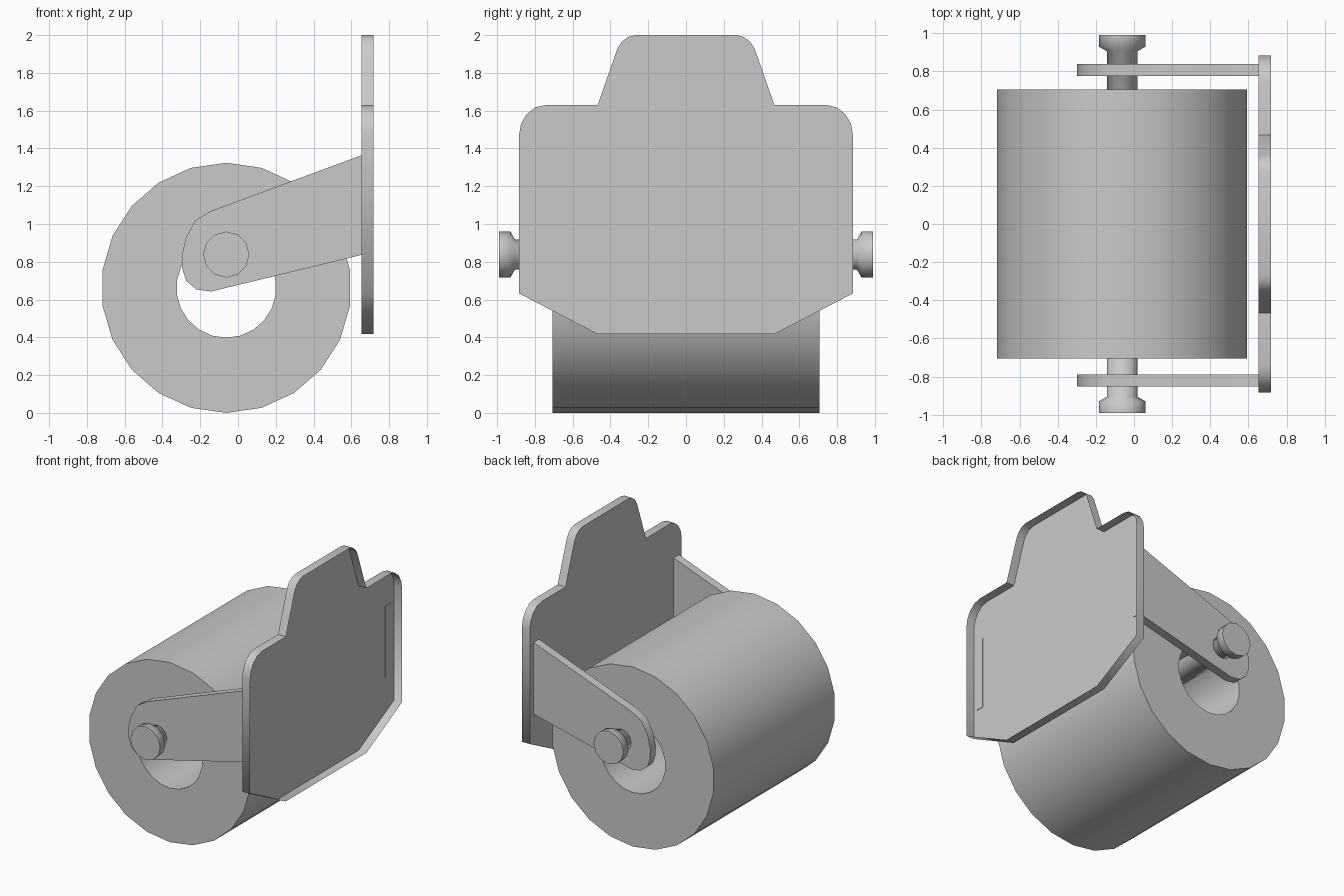
import bpy, bmesh, math
from mathutils import Vector

cube = bpy.data.objects.get("Cube")
if cube:
    bpy.data.objects.remove(cube, do_unlink=True)

grey = bpy.data.materials.new("mid_grey")
grey.use_nodes = True
grey.diffuse_color = (0.59, 0.59, 0.59, 1)
grey.node_tree.nodes["Principled BSDF"].inputs["Base Color"].default_value = (0.59, 0.59, 0.59, 1)


def finish(name, bm):
    mesh = bpy.data.meshes.new(name)
    bm.to_mesh(mesh)
    bm.free()
    mesh.materials.append(grey)
    obj = bpy.data.objects.new(name, mesh)
    bpy.context.collection.objects.link(obj)
    bpy.ops.object.select_all(action='DESELECT')
    obj.select_set(True)
    bpy.context.view_layer.objects.active = obj
    bpy.ops.object.shade_smooth_by_angle(angle=math.radians(65))
    return obj


def extrude(name, points, depth, open_end=False):
    """Fill an outline and push it along the depth vector; the far end may stay open."""
    bm = bmesh.new()
    face = bm.faces.new([bm.verts.new(p) for p in points])
    ext = bmesh.ops.extrude_face_region(bm, geom=[face], use_keep_orig=True)
    moved = [v for v in ext["geom"] if isinstance(v, bmesh.types.BMVert)]
    caps = [f for f in ext["geom"] if isinstance(f, bmesh.types.BMFace)]
    bmesh.ops.translate(bm, verts=moved, vec=Vector(depth))
    bmesh.ops.recalc_face_normals(bm, faces=bm.faces)
    if open_end:
        bmesh.ops.delete(bm, geom=caps, context='FACES_ONLY')
    return finish(name, bm)


def lathe(name, profile, cx, cz, sides, closed=False):
    """Turn a (radius, y) profile round an axis along y, one corner at the top."""
    bm = bmesh.new()
    rings = []
    for r, y in profile:
        turn = [2 * math.pi * i / sides for i in range(sides)]
        rings.append([bm.verts.new((cx + r * math.sin(a), y, cz + r * math.cos(a))) for a in turn])
    pairs = list(zip(rings, rings[1:]))
    if closed:
        pairs.append((rings[-1], rings[0]))
    else:
        bm.faces.new(rings[0])
        bm.faces.new(rings[-1])
    for a, b in pairs:
        for i in range(sides):
            j = (i + 1) % sides
            bm.faces.new((a[i], a[j], b[j], b[i]))
    bmesh.ops.recalc_face_normals(bm, faces=bm.faces)
    return finish(name, bm)


AXIS_X = -0.062

# Hollow paper roll
lathe("paper_roll", [(0.662, -0.706), (0.662, 0.706), (0.264, 0.706), (0.264, -0.706)],
      AXIS_X, 0.662, 22, closed=True)

# Spindle with a flared knob on each end
half = [(0.08, 0.906), (0.122, 0.93), (0.122, 0.99)]
lathe("spindle", [(r, -y) for r, y in reversed(half)] + half, AXIS_X, 0.838, 12)

# Backplate: a shallow tray, open on its outer side, with rounded shoulders and raised tab
side = [(0.47, 0.418), (0.884, 0.632), (0.884, 1.47), (0.874, 1.53), (0.845, 1.58),
        (0.80, 1.617), (0.745, 1.63), (0.468, 1.63), (0.363, 1.93), (0.34, 1.965),
        (0.307, 1.99), (0.27, 2.0)]
outline = side + [(-y, z) for y, z in reversed(side)]
extrude("backplate", [(0.654, y, z) for y, z in outline], (0.064, 0, 0), open_end=True)

# Tapered arms, their ends just showing through the backplate
arm = [(0.657, 0.837), (0.657, 1.365), (-0.14, 1.07), (-0.225, 1.02),
       (-0.275, 0.93), (-0.298, 0.83), (-0.295, 0.76), (-0.275, 0.70), (-0.22, 0.653),
       (-0.14, 0.643)]
for name, y in (("front_arm", -0.852), ("back_arm", 0.777)):
    extrude(name, [(x, y, z) for x, z in arm], (0, 0.063, 0))
